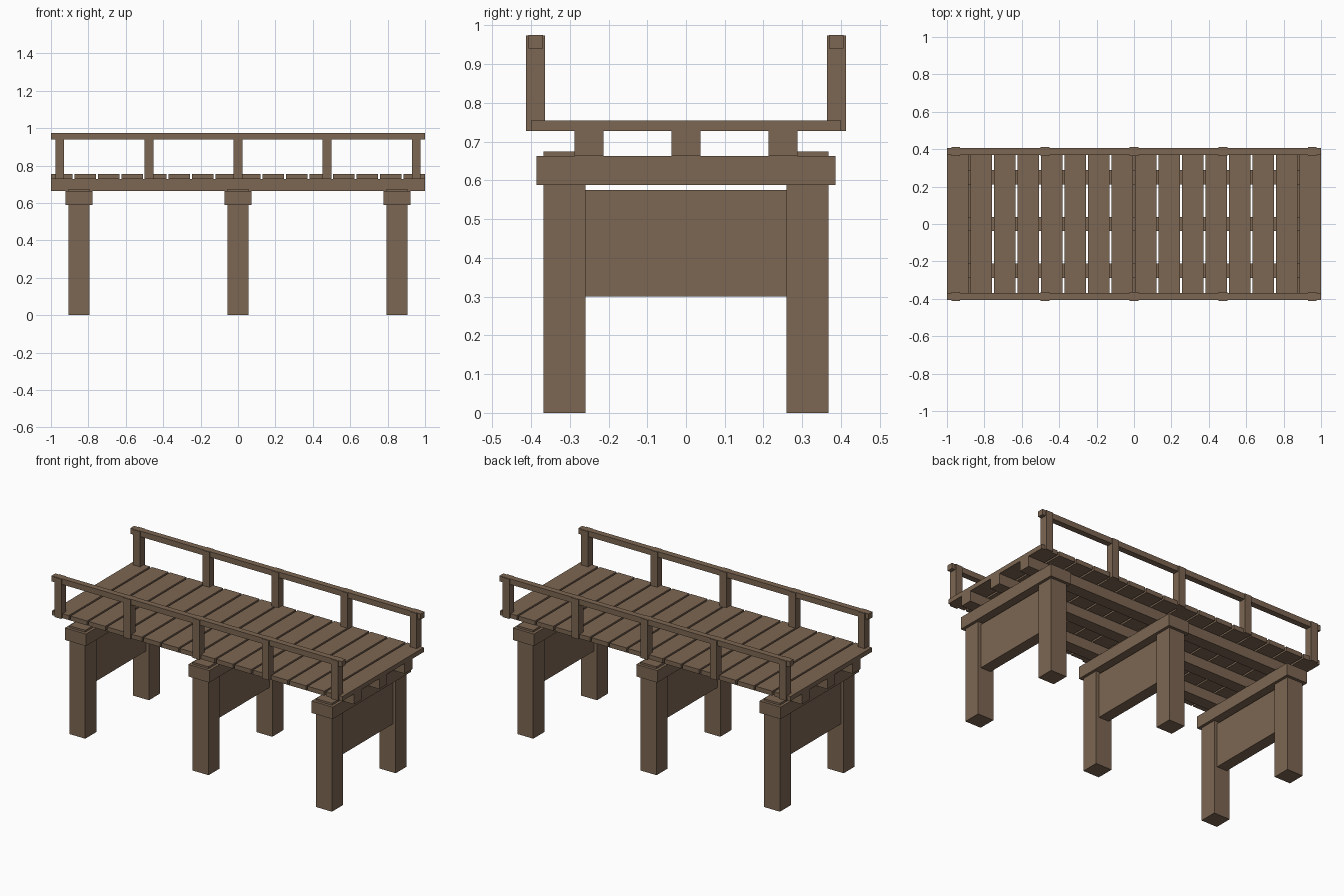
import bpy
import bmesh
from mathutils import Matrix, Vector

if "Cube" in bpy.data.objects:
    bpy.data.objects.remove(bpy.data.objects["Cube"])

wood = bpy.data.materials.new("weathered brown wood")
wood.diffuse_color = (0.202, 0.133, 0.084, 1)
wood.use_nodes = True
wood.node_tree.nodes["Principled BSDF"].inputs["Base Color"].default_value = wood.diffuse_color


def boxes(name, items):
    """One object made of boxes, each given as (centre x, centre y, bottom z, top z, width x, width y)."""
    bm = bmesh.new()
    for x, y, z0, z1, wx, wy in items:
        m = Matrix.Translation((x, y, (z0 + z1) / 2)) @ Matrix.Diagonal((wx, wy, z1 - z0, 1))
        bmesh.ops.create_cube(bm, size=1, matrix=m)
    mesh = bpy.data.meshes.new(name)
    bm.to_mesh(mesh)
    bm.free()
    mesh.materials.append(wood)
    obj = bpy.data.objects.new(name, mesh)
    bpy.context.collection.objects.link(obj)
    return obj


supports = (-0.85, 0, 0.85)
sides = (-1, 1)

# Supports: square piles whose tops poke through the cap beams, with a panel between each pair
boxes("piles", [(x, s * 0.3135, 0, 0.675, 0.11, 0.109) for x in supports for s in sides])
boxes("cap_beams", [(x, 0, 0.588, 0.663, 0.145, 0.772) for x in supports])
boxes("brace_panels", [(x, 0, 0.301, 0.575, 0.07, 0.522) for x in supports])

# Deck: three long stringers under sixteen spaced planks
boxes("stringers", [(0, y, 0.663, 0.727, 2, 0.075) for y in (-0.25, 0, 0.25)])
plank_w = 0.114
pitch = (2 - plank_w) / 15
boxes("deck_planks", [(-1 + plank_w / 2 + i * pitch, 0, 0.727, 0.755, plank_w, 0.8)
                      for i in range(16)])

# Railings: five posts per side, slightly wider than the handrail
boxes("railing_posts", [(i * 0.4765, s * 0.388, 0.727, 0.974, 0.048, 0.049)
                        for i in range(-2, 3) for s in sides])
boxes("handrails", [(0, s * 0.388, 0.94, 0.975, 2, 0.037) for s in sides])
